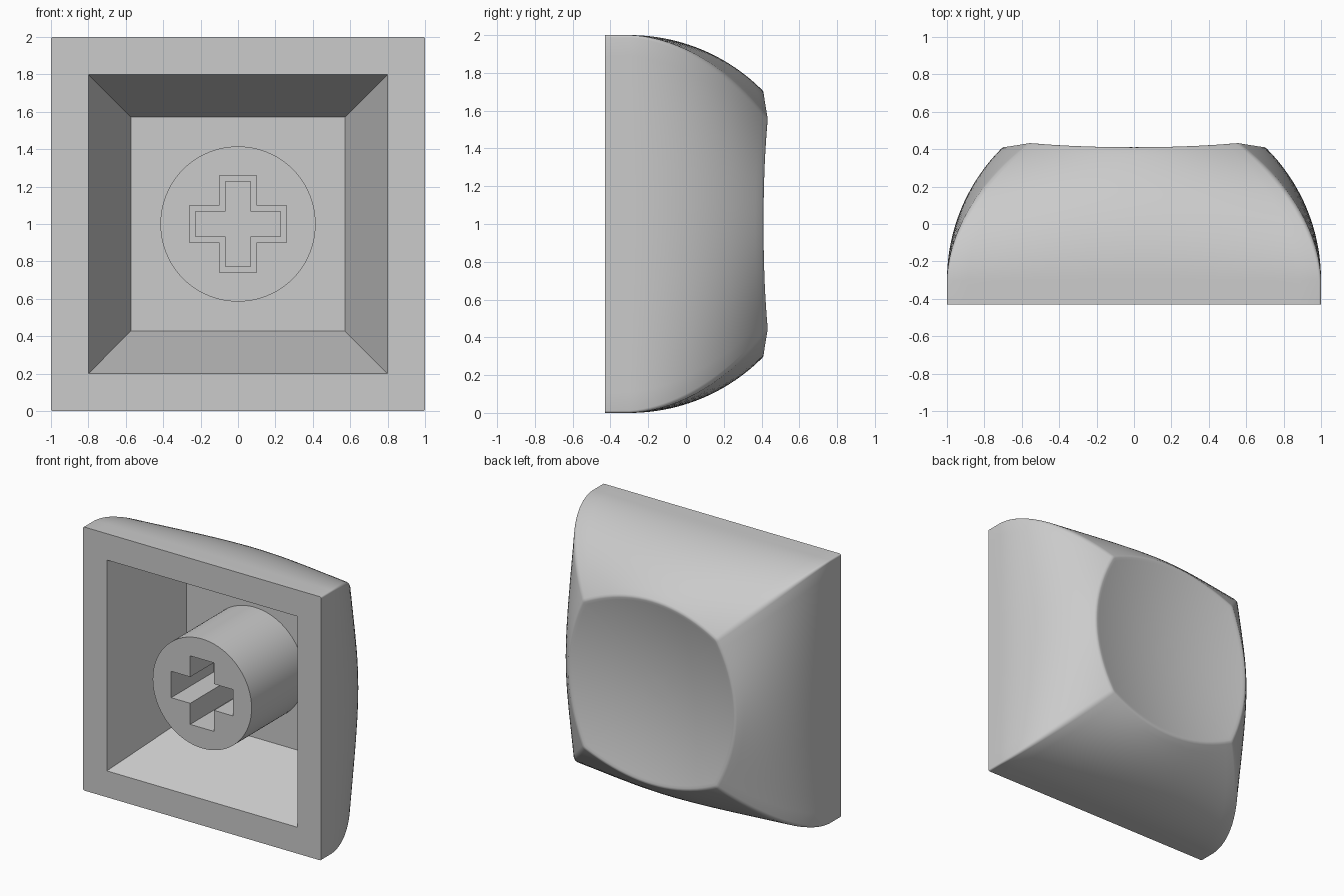
import bpy, bmesh, math
from mathutils import Vector

if "Cube" in bpy.data.objects:
    bpy.data.objects.remove(bpy.data.objects["Cube"])

FRONT, FLOOR = -0.43, 0.20      # open rim plane, cavity floor plane
SHOULDER = -0.30                # where the straight skirt starts to curve
CZ = 1.0                        # height of the centre axis
DISH_Y, DISH_K = 0.33, 0.17     # dish depth and curvature

mat = bpy.data.materials.new("light grey plastic")
mat.diffuse_color = (0.6, 0.6, 0.6, 1)
mat.use_nodes = True
mat.node_tree.nodes["Principled BSDF"].inputs["Base Color"].default_value = mat.diffuse_color


def ring(bm, pts):
    """Closed loop of vertices from (x, z offset, y) triples."""
    return [bm.verts.new((x, y, z + CZ)) for x, z, y in pts]


def skin(bm, a, b):
    n = len(a)
    for i in range(n):
        bm.faces.new((a[i], a[(i + 1) % n], b[(i + 1) % n], b[i]))


def fill_between(bm, *loops):
    """Flat face between an outer loop and a hole."""
    edges = []
    for lp in loops:
        for i, v in enumerate(lp):
            w = lp[(i + 1) % len(lp)]
            edges.append(bm.edges.get((v, w)) or bm.edges.new((v, w)))
    bmesh.ops.triangle_fill(bm, use_beauty=True, edges=edges)


def finish(bm, name, angle=30):
    bmesh.ops.recalc_face_normals(bm, faces=bm.faces)
    me = bpy.data.meshes.new(name)
    bm.to_mesh(me)
    bm.free()
    ob = bpy.data.objects.new(name, me)
    bpy.context.collection.objects.link(ob)
    me.materials.append(mat)
    bpy.ops.object.select_all(action='DESELECT')
    ob.select_set(True)
    bpy.context.view_layer.objects.active = ob
    bpy.ops.object.shade_smooth_by_angle(angle=math.radians(angle))
    return ob


def square(h, y):
    return [(h, -h, y), (h, h, y), (-h, h, y), (-h, -h, y)]


def bulged_square(mid, corner, r, n=20, arc=4):
    """Square outline with bowed sides and rounded corners."""
    m, c = mid - r, corner - r
    bow = m - c
    tilt = math.atan2(2 * bow, c)
    pts = []
    for side in range(4):
        quarter = []
        for i in range(n + 1):
            u = 2 * i / n - 1
            a = math.atan2(2 * bow * u, c)
            quarter.append((m - bow * u * u + r * math.cos(a), u * c + r * math.sin(a)))
        for i in range(1, arc):
            a = tilt + (math.pi / 2 - 2 * tilt) * i / arc
            quarter.append((c + r * math.cos(a), c + r * math.sin(a)))
        ca, sa = round(math.cos(side * math.pi / 2)), round(math.sin(side * math.pi / 2))
        pts += [(x * ca - z * sa, x * sa + z * ca) for x, z in quarter]
    return pts


def dish(x, z):
    return DISH_Y + DISH_K * (x * x + z * z)


# Cap shell: skirt, curved sides, dished face and tapered cavity
bm = bmesh.new()
top = bulged_square(0.705, 0.575, 0.05)
rim = [dish(x, z) - 0.012 for x, z in top]
front = ring(bm, [(x, z, FRONT) for x, z in bulged_square(1, 1, 0.012)])
prev = front
STEPS = 20
for s in range(STEPS + 1):
    t = s / STEPS
    y = SHOULDER + t * 0.70
    mid = 0.01 + math.sqrt(0.99 ** 2 - (y - SHOULDER) ** 2)
    corner = mid - 0.13 * t ** 1.6
    outline = bulged_square(mid, corner, 0.012 + 0.038 * t)
    cur = ring(bm, [(x, z, SHOULDER + t * (h - SHOULDER)) for (x, z), h in zip(outline, rim)])
    skin(bm, prev, cur)
    prev = cur
for f in (0.992, 0.975, 0.95, 0.88, 0.78, 0.66, 0.54, 0.42, 0.3, 0.18, 0.08):
    drop = 0.003 if f > 0.99 else 0
    cur = ring(bm, [(x * f, z * f, dish(x * f, z * f) - drop) for x, z in top])
    skin(bm, prev, cur)
    prev = cur
bm.faces.new(prev)
opening = ring(bm, square(0.80, FRONT))
floor = ring(bm, square(0.573, FLOOR))
skin(bm, opening, floor)
bm.faces.new(floor)
fill_between(bm, front, opening)
finish(bm, "cap_shell", 40)


def cross(arm, half, y):
    """Plus-shaped outline."""
    a, h = arm, half
    q = [(a, -h), (a, h), (h, h)]
    pts = []
    for _ in range(4):
        pts += [(x, z, y) for x, z in q]
        q = [(-z, x) for x, z in q]
    return pts


# Stem: round post with a stepped cross socket
bm = bmesh.new()
SEG = 96
circle = [(0.415 * math.cos(i * math.tau / SEG), 0.415 * math.sin(i * math.tau / SEG)) for i in range(SEG)]
face = ring(bm, [(x, z, FRONT) for x, z in circle])
base = ring(bm, [(x, z, FLOOR) for x, z in circle])
skin(bm, face, base)
mouth = ring(bm, cross(0.26, 0.10, FRONT))
step = ring(bm, cross(0.26, 0.10, 0.08))
inner = ring(bm, cross(0.228, 0.068, 0.08))
bottom = ring(bm, cross(0.228, 0.068, FLOOR - 0.005))
skin(bm, mouth, step)
skin(bm, step, inner)
skin(bm, inner, bottom)
bm.faces.new(bottom)
fill_between(bm, face, mouth)
finish(bm, "stem")
